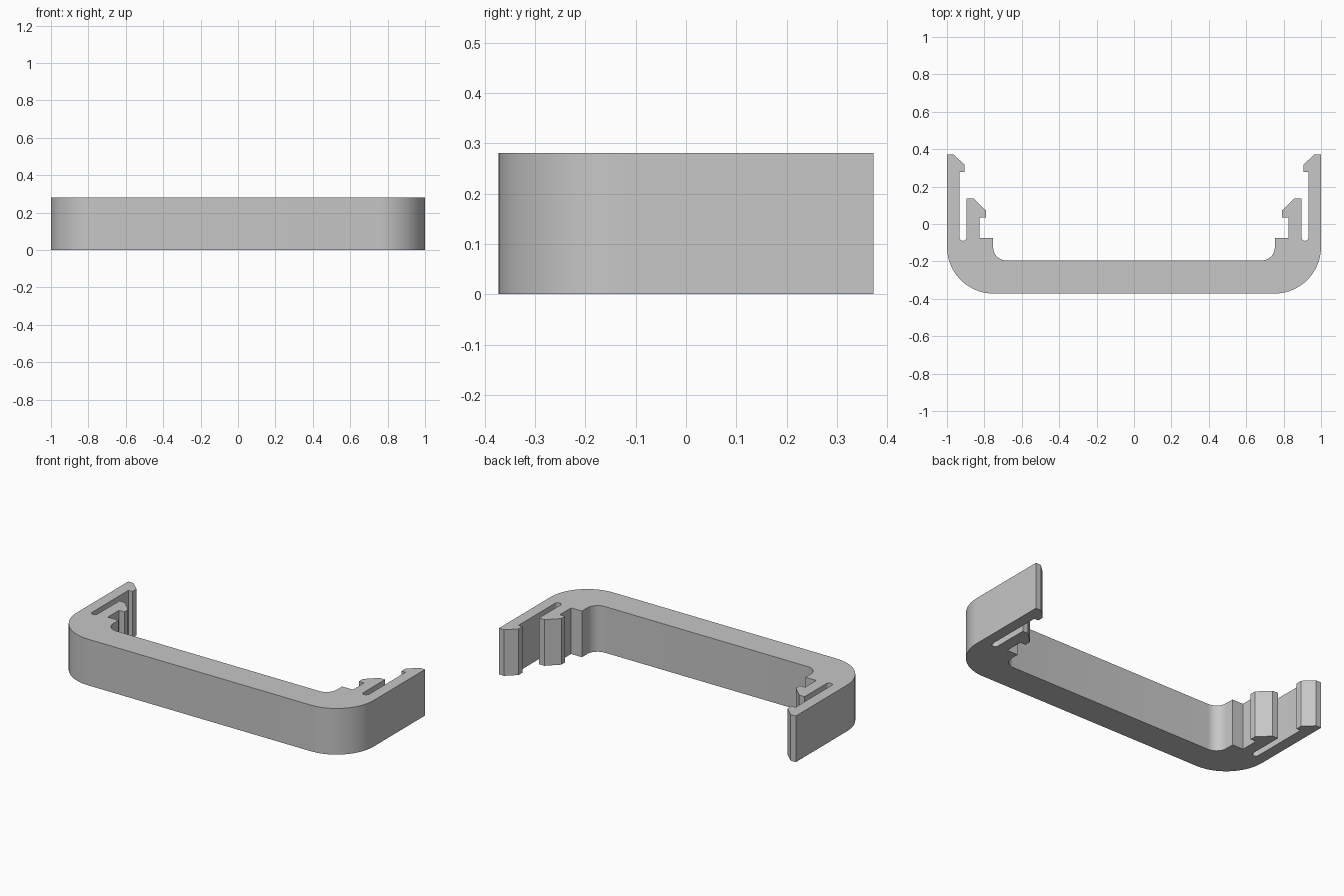
import bpy, bmesh
from math import sin, cos, radians

cube = bpy.data.objects.get("Cube")
if cube:
    bpy.data.objects.remove(cube, do_unlink=True)

HEIGHT = 0.281


def arc(cx, cy, r, start, end, steps):
    """Points on a circular arc, angles in degrees."""
    angles = [radians(start + (end - start) * i / steps) for i in range(steps + 1)]
    return [(cx + r * cos(a), cy + r * sin(a)) for a in angles]


# Half profile of the bracket, from the front face round to the inner face
half = arc(0.75, -0.122, 0.25, -90, 0, 20)                      # outer corner
half += [(1, 0.372), (0.965, 0.372), (0.906, 0.317),            # long outer hook
         (0.906, 0.279), (0.933, 0.279)]
half += arc(0.914, -0.071, 0.019, 0, -180, 10)                  # slot between arms
half += [(0.895, 0.137), (0.858, 0.137), (0.79, 0.071),         # short inner hook
         (0.79, 0.034), (0.826, 0.034), (0.826, -0.074), (0.753, -0.074)]
half += arc(0.683, -0.125, 0.07, 0, -90, 10)                    # inner fillet
outline = half + [(-x, y) for x, y in reversed(half)]

# Extrude the full profile upward
bm = bmesh.new()
base = bm.faces.new([bm.verts.new((x, y, 0)) for x, y in outline])
top = bmesh.ops.extrude_face_region(bm, geom=[base])
verts = [g for g in top["geom"] if isinstance(g, bmesh.types.BMVert)]
bmesh.ops.translate(bm, verts=verts, vec=(0, 0, HEIGHT))
bmesh.ops.recalc_face_normals(bm, faces=bm.faces)
mesh = bpy.data.meshes.new("clip_bracket")
bm.to_mesh(mesh)
bm.free()
bracket = bpy.data.objects.new("clip_bracket", mesh)
bpy.context.collection.objects.link(bracket)

# Plain grey plastic
grey = bpy.data.materials.new("grey_plastic")
grey.use_nodes = True
colour = (0.57, 0.57, 0.57, 1)
grey.diffuse_color = colour
grey.node_tree.nodes["Principled BSDF"].inputs["Base Color"].default_value = colour
mesh.materials.append(grey)

# Smooth the rounded corners, keep hook edges crisp
bpy.ops.object.select_all(action="DESELECT")
bracket.select_set(True)
bpy.context.view_layer.objects.active = bracket
bpy.ops.object.shade_smooth_by_angle(angle=radians(30))
